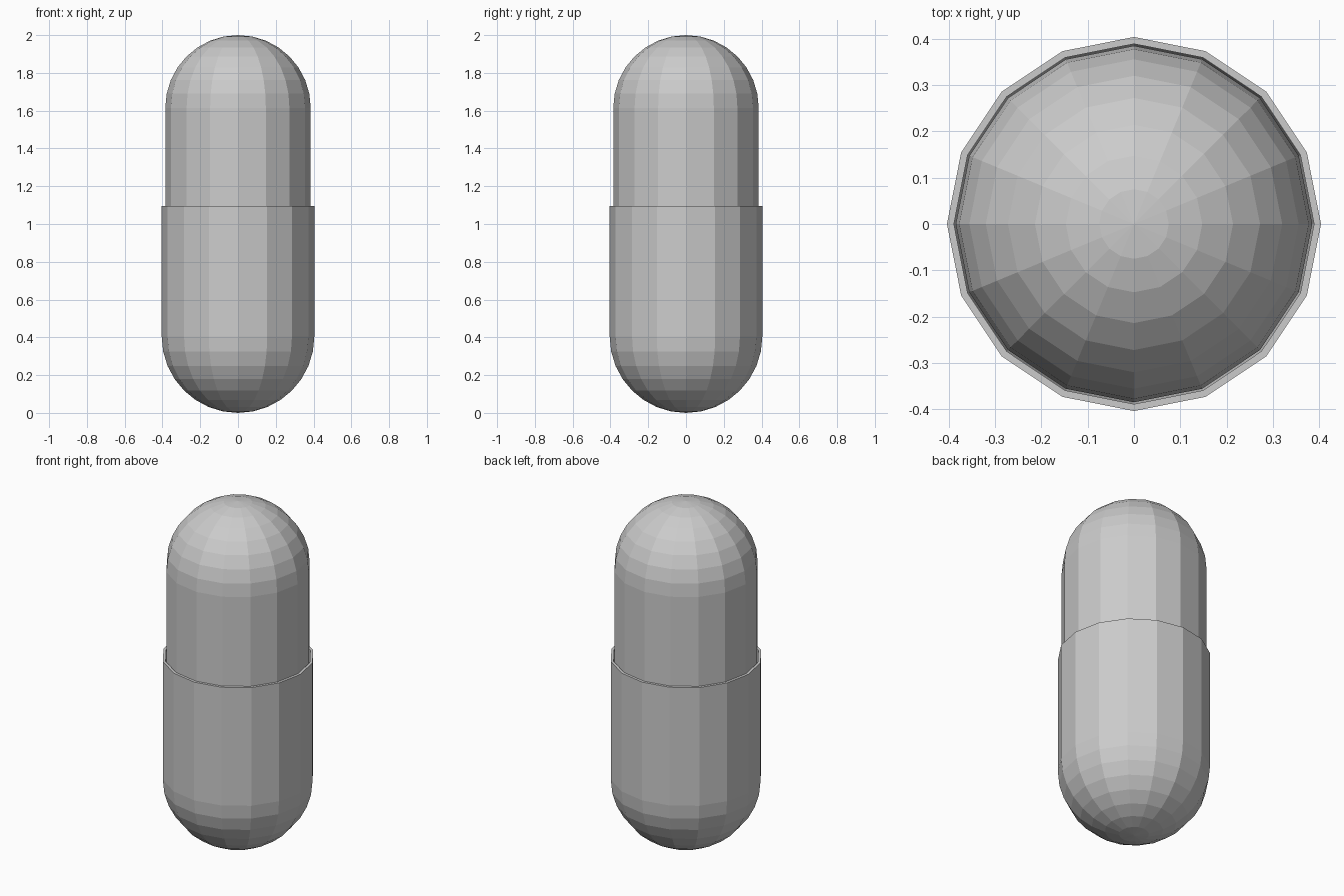
import bpy, bmesh, math

if "Cube" in bpy.data.objects:
    bpy.data.objects.remove(bpy.data.objects["Cube"])

SIDES = 16    # facets around the capsule
RINGS = 8     # dome bands from rim to pole
WALL = 0.015  # shell thickness


def dome_profile(radius, pole_z, rim_z, up):
    """(r, z) points from the pole down the dome to the open rim."""
    centre = pole_z - up * radius
    pts = []
    for i in range(RINGS + 1):
        a = math.pi / 2 * i / RINGS
        pts.append((radius * math.sin(a), centre + up * radius * math.cos(a)))
    pts.append((radius, rim_z))
    return pts


def half_shell(name, radius, pole_z, rim_z, up):
    """Lathe a closed, thin-walled half capsule."""
    outer = dome_profile(radius, pole_z, rim_z, up)
    inner = dome_profile(radius - WALL, pole_z - up * WALL, rim_z, up)
    profile = outer + inner[::-1]
    bm = bmesh.new()
    rings = []
    for r, z in profile:
        if r < 1e-6:
            rings.append([bm.verts.new((0, 0, z))] * SIDES)
        else:
            rings.append([bm.verts.new((r * math.cos(2 * math.pi * k / SIDES),
                                        r * math.sin(2 * math.pi * k / SIDES), z))
                          for k in range(SIDES)])
    for a, b in zip(rings, rings[1:]):
        for k in range(SIDES):
            n = (k + 1) % SIDES
            bm.faces.new(list(dict.fromkeys((a[k], a[n], b[n], b[k]))))
    bmesh.ops.recalc_face_normals(bm, faces=bm.faces)
    mesh = bpy.data.meshes.new(name)
    bm.to_mesh(mesh)
    bm.free()
    obj = bpy.data.objects.new(name, mesh)
    bpy.context.collection.objects.link(obj)
    return obj


# Wider lower cap, open at the top
half_shell("lower_shell", 0.404, 0.0, 1.095, -1)
# Narrower upper body, sliding down inside the lower cap
half_shell("upper_shell", 0.385, 2.0, 0.9, 1)
